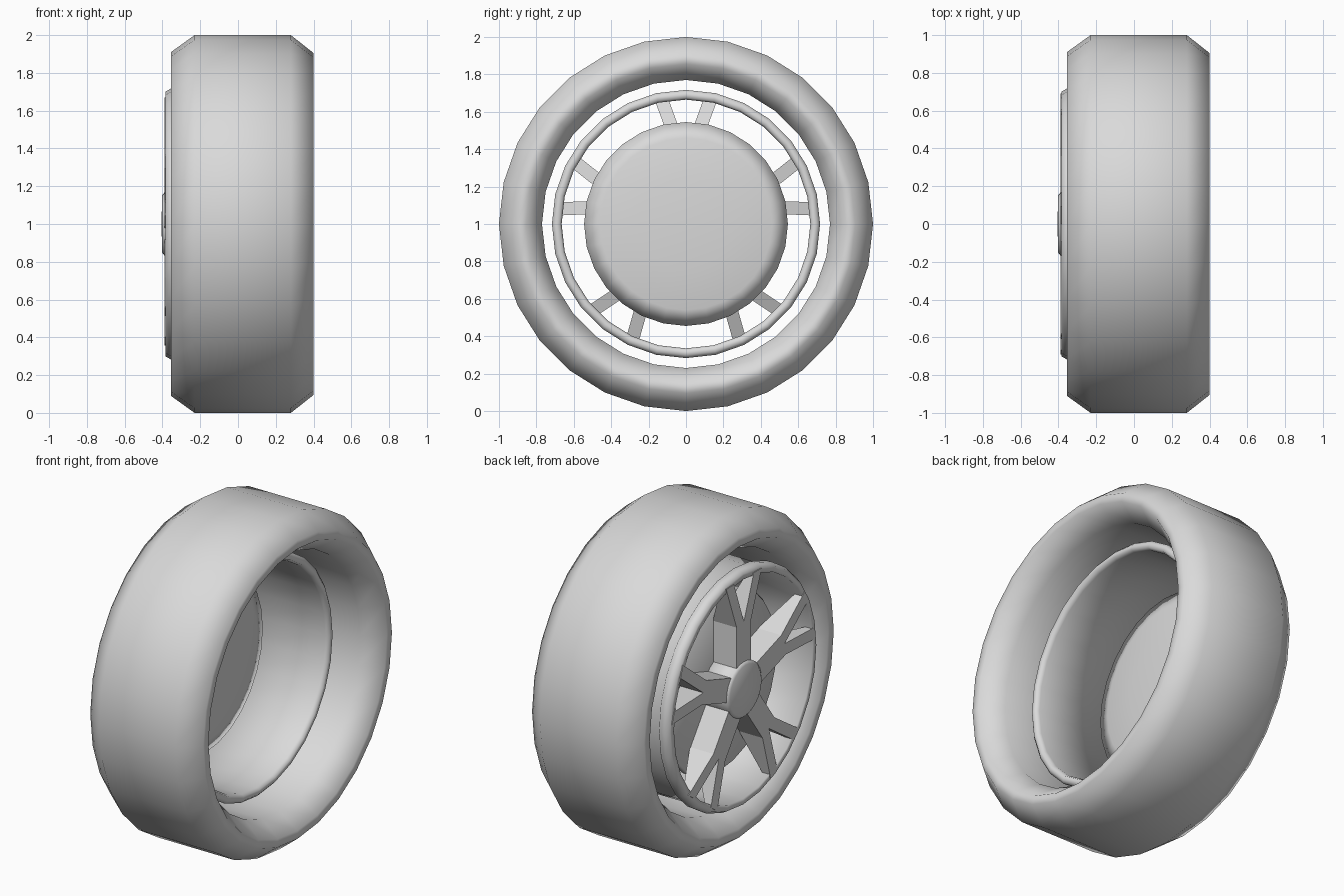
import bpy, bmesh, math

if "Cube" in bpy.data.objects:
    bpy.data.objects.remove(bpy.data.objects["Cube"])

SEGS = 28
CENTRE_Z = 1.0

grey = bpy.data.materials.new("light grey")
grey.diffuse_color = (0.7, 0.7, 0.7, 1)
grey.use_nodes = True
grey.node_tree.nodes["Principled BSDF"].inputs["Base Color"].default_value = grey.diffuse_color


def finish(bm, name, smooth):
    bmesh.ops.remove_doubles(bm, verts=bm.verts, dist=1e-5)
    bmesh.ops.recalc_face_normals(bm, faces=bm.faces)
    for f in bm.faces:
        f.smooth = smooth
    mesh = bpy.data.meshes.new(name)
    bm.to_mesh(mesh)
    bm.free()
    mesh.materials.append(grey)
    obj = bpy.data.objects.new(name, mesh)
    bpy.context.collection.objects.link(obj)
    return obj


def lathe(name, profile, closed):
    """Spin an (x, radius) profile around the axle."""
    bm = bmesh.new()
    rings = []
    for i in range(SEGS):
        a = 2 * math.pi * i / SEGS
        rings.append([bm.verts.new((x, r * math.sin(a), CENTRE_Z + r * math.cos(a)))
                      for x, r in profile])
    n = len(profile)
    for i in range(SEGS):
        p, q = rings[i], rings[(i + 1) % SEGS]
        for j in range(n if closed else n - 1):
            k = (j + 1) % n
            bm.faces.new((p[j], p[k], q[k], q[j]))
    return finish(bm, name, True)


# Tyre: chamfered closed ring
lathe("tyre", [(-0.355, 0.91), (-0.23, 1.0), (0.28, 1.0), (0.40, 0.905),
               (0.40, 0.855), (0.28, 0.77), (-0.23, 0.77), (-0.355, 0.855)], True)

# Rim barrel with a raised flange at each end
lathe("rim", [(-0.385, 0.665), (-0.385, 0.70), (-0.355, 0.717), (-0.32, 0.715),
              (-0.30, 0.69), (0.08, 0.69), (0.10, 0.715), (0.13, 0.717),
              (0.145, 0.70), (0.145, 0.675), (0.12, 0.665)], True)

# Brake disc, slightly domed towards the inside of the wheel
lathe("brake_disc", [(-0.235, 0.0), (-0.235, 0.53), (-0.215, 0.545),
                     (-0.195, 0.46), (-0.175, 0.25), (-0.168, 0.0)], False)

# Hub cap
lathe("hub_cap", [(-0.405, 0.0), (-0.402, 0.15), (-0.39, 0.167),
                  (-0.22, 0.167), (-0.22, 0.0)], False)


def spoke(name, angle):
    """Forked spoke, deep at the hub and thin at the tips."""
    pts = [(-0.07, 0.10), (0.07, 0.10), (0.07, 0.40), (0.0, 0.41), (-0.07, 0.40),
           (0.17, 0.67), (0.095, 0.67), (-0.17, 0.67), (-0.095, 0.67)]
    faces = [(0, 1, 2, 3, 4), (2, 5, 6, 3), (4, 3, 8, 7)]
    outline = [0, 1, 2, 5, 6, 3, 8, 7, 4]
    s, c = math.sin(angle), math.cos(angle)
    bm = bmesh.new()

    def layer(depth):
        return [bm.verts.new((depth(r), r * s + t * c, CENTRE_Z + r * c - t * s))
                for t, r in pts]

    front = layer(lambda r: -0.389)
    back = layer(lambda r: -0.23 - 0.12 * max(0.0, (r - 0.40) / 0.27))
    for f in faces:
        bm.faces.new([front[i] for i in f])
        bm.faces.new([back[i] for i in reversed(f)])
    for i, a in enumerate(outline):
        b = outline[(i + 1) % len(outline)]
        bm.faces.new((front[a], front[b], back[b], back[a]))
    finish(bm, name, False)


# Five spokes around the hub
for i in range(5):
    spoke(f"spoke_{i + 1}", 2 * math.pi * i / 5)
